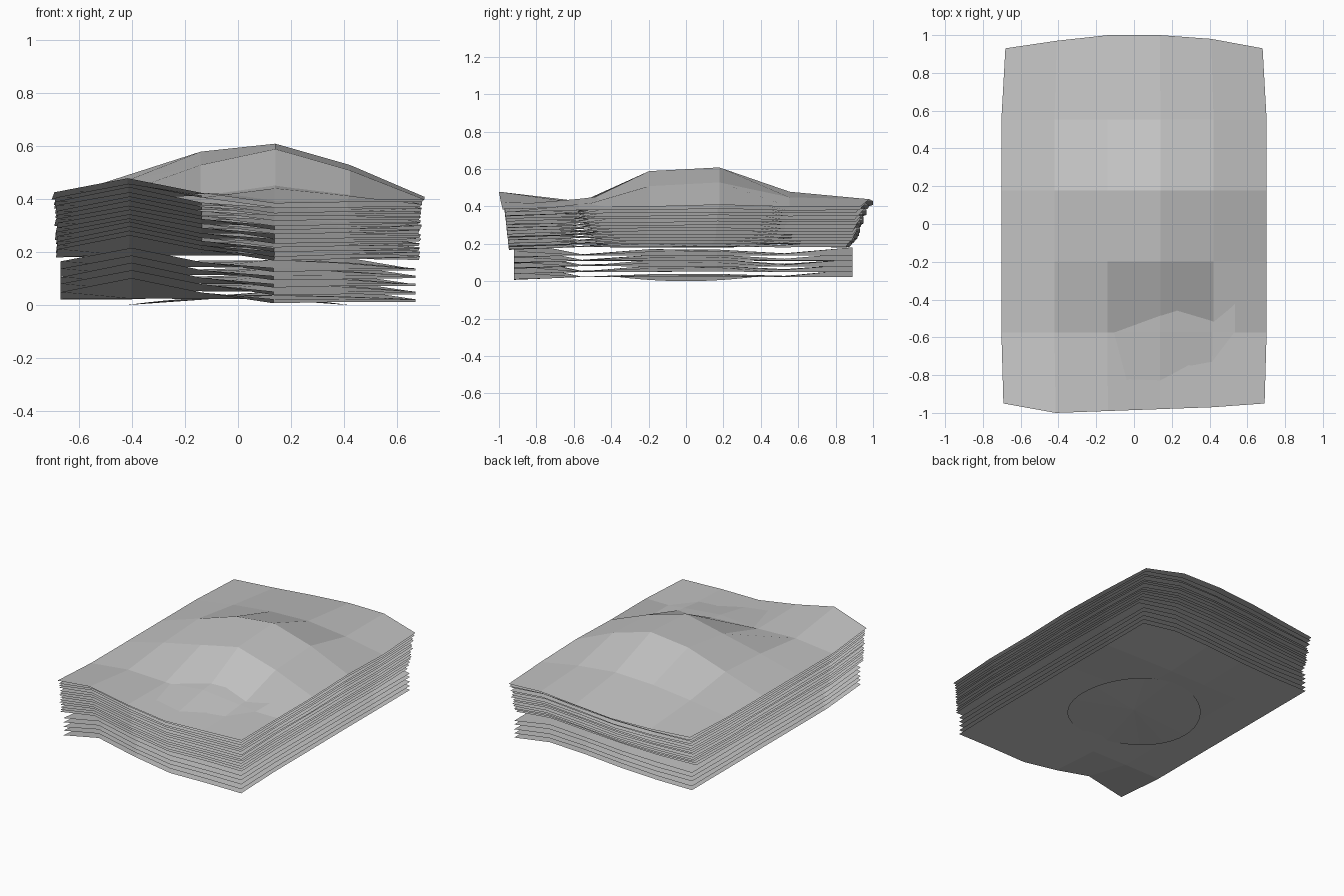
import bpy, bmesh, math, random

cube = bpy.data.objects.get("Cube")
if cube:
    bpy.data.objects.remove(cube, do_unlink=True)

random.seed(4)

# One plain grey for everything
grey = bpy.data.materials.new("soft_grey")
grey.use_nodes = True
colour = (0.55, 0.55, 0.55, 1)
grey.diffuse_color = colour
grey.node_tree.nodes["Principled BSDF"].inputs["Base Color"].default_value = colour

CELLS = 5
# Curl of the sheet edges and swell of the middle, in hundredths, left to right
FRONT_CURL = (2.7, 8, 2.5, -1.5, -1, -1)
BACK_CURL = (0, 0, 1, 3, 4, 0)
SWELL = (
    (0, 3, 2, 1, 0, 0),
    (0, 7, 13, 19, 11, 0),
    (0, 9, 18, 21, 13, 1),
    (0, 4, 7, 8, 5, 0),
)
FRONT_BULGE = (0, 5, 4, 3, 2, 0)
BACK_BULGE = (0, 4, 7, 7, 5, 0)
# Extra lift where one sheet pushes through the cover
POCKET = (0, 0, 2, 5.2, 3.3, 0)


def finish(bm, name):
    mesh = bpy.data.meshes.new(name)
    bm.to_mesh(mesh)
    bm.free()
    mesh.materials.append(grey)
    obj = bpy.data.objects.new(name, mesh)
    bpy.context.collection.objects.link(obj)


def sheet(name, base, half_width, front, back, swell, flare, jitter=0.0, pocket=False):
    """A wavy sheet; front and back are the y of its corners, flare rounds its outline."""
    bm = bmesh.new()
    bmesh.ops.create_grid(bm, x_segments=CELLS, y_segments=CELLS, size=1)
    for v in bm.verts:
        col = round((v.co.x + 1) / 2 * CELLS)
        row = round((v.co.y + 1) / 2 * CELLS)
        x = v.co.x * half_width
        y = front + (back - front) * row / CELLS
        z = base + random.uniform(-jitter, jitter)
        if row == 0:
            z += FRONT_CURL[col] / 100
            y -= flare * FRONT_BULGE[col] / 100
            x *= 1 - 0.015 * flare
        elif row == CELLS:
            z += BACK_CURL[col] / 100
            y += flare * BACK_BULGE[col] / 100
            x *= 1 - 0.03 * flare
        else:
            z += swell * SWELL[row - 1][col] / 100
        if pocket and row == 1:
            z += POCKET[col] / 100
        v.co = (x, y, z)
    finish(bm, name)


# Loose rectangular sheets at the bottom
LOWER = 5
for i in range(LOWER):
    sheet(f"lower_sheet_{i + 1}", 0.022 + 0.029 * i, 0.668, -0.92, 0.89,
          0.16 if i else 0.08, 0, 0.003 if i else 0)

# Tightly packed sheets above them
UPPER = 13
for i in range(UPPER):
    t = i / (UPPER - 1)
    sheet(f"upper_sheet_{i + 1}", 0.182 + 0.198 * t,
          0.682 + 0.01 * t + random.uniform(-0.004, 0.004),
          -0.935 - 0.01 * t,
          0.865 + 0.06 * t + random.uniform(-0.012, 0.012),
          0.16 + 0.39 * t, 0.4 + 0.3 * t, 0.003, i == UPPER - 1)

# Bulging cover sheet
sheet("top_sheet", 0.398, 0.702, -0.95, 0.93, 1.0, 1.0)

# Round pad underneath, arched from side to side
bm = bmesh.new()
bmesh.ops.create_circle(bm, cap_ends=True, cap_tris=True, segments=48, radius=0.42)
for v in bm.verts:
    v.co.z = 0.03 - 0.17 * v.co.x ** 2
bmesh.ops.reverse_faces(bm, faces=bm.faces)
finish(bm, "base_pad")
